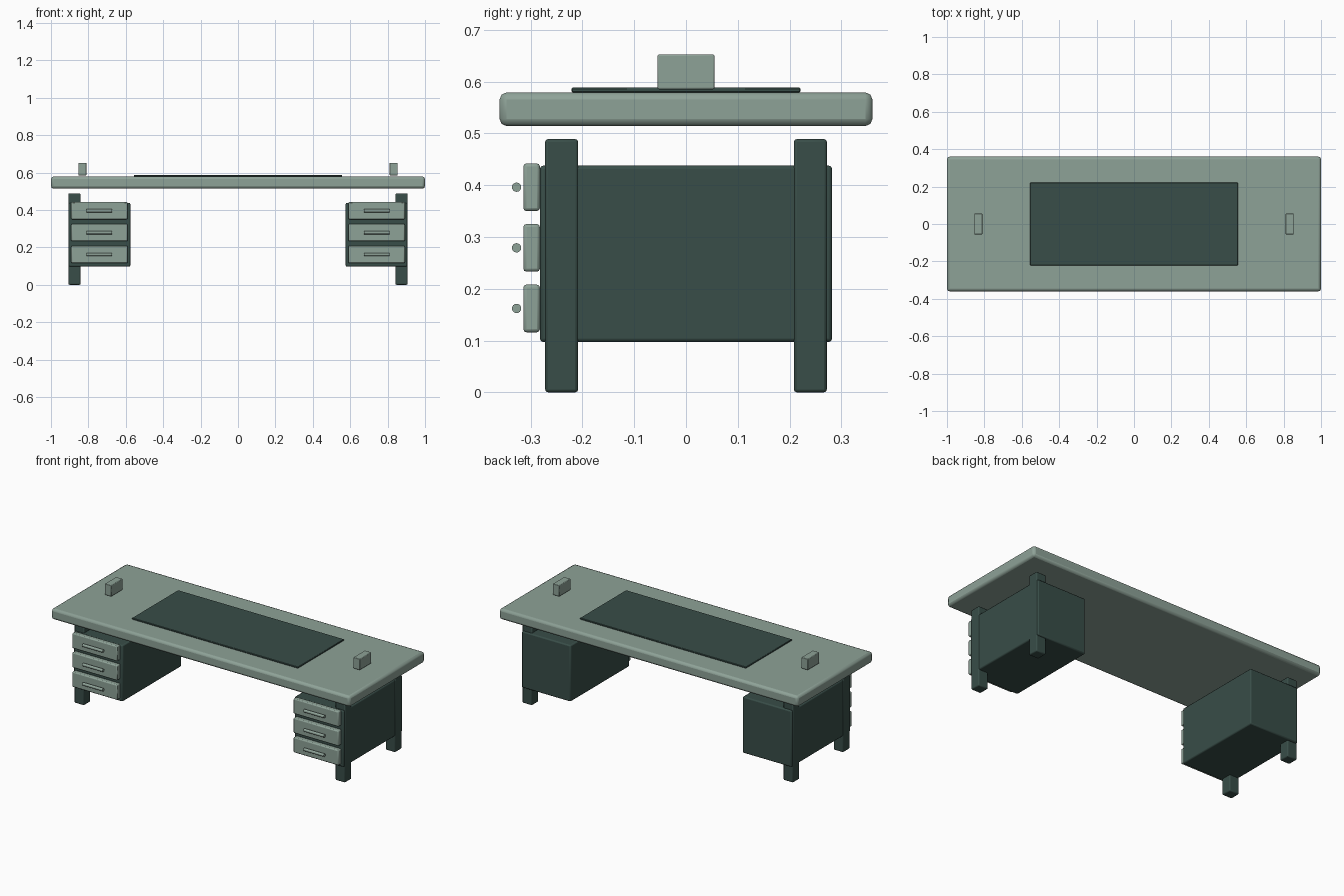
import bpy
import math

if "Cube" in bpy.data.objects:
    bpy.data.objects.remove(bpy.data.objects["Cube"])


def material(name, rgb):
    m = bpy.data.materials.new(name)
    m.diffuse_color = (*rgb, 1)
    m.use_nodes = True
    m.node_tree.nodes["Principled BSDF"].inputs["Base Color"].default_value = m.diffuse_color
    return m


LIGHT = material("sage", (0.27, 0.36, 0.31))
DARK = material("dark_green", (0.04, 0.075, 0.065))


def finish(name, mat):
    ob = bpy.context.object
    ob.name = name
    ob.data.materials.append(mat)
    return ob


def box(name, x, y, z, mat, bevel=0.005, segments=2):
    """Bevelled box from (min, max) ranges on each axis."""
    spans = (x, y, z)
    bpy.ops.mesh.primitive_cube_add(size=1, location=[(a + b) / 2 for a, b in spans])
    ob = finish(name, mat)
    ob.scale = [b - a for a, b in spans]
    bpy.ops.object.transform_apply(location=False, rotation=False, scale=True)
    mod = ob.modifiers.new("bevel", "BEVEL")
    mod.width = bevel
    mod.segments = segments
    bpy.ops.object.shade_smooth_by_angle(angle=math.radians(30))
    return ob


# Desktop and writing pad
box("desktop", (-1, 1), (-0.36, 0.36), (0.514, 0.579), LIGHT, 0.014, 2)
box("desk_pad", (-0.556, 0.556), (-0.221, 0.221), (0.579, 0.588), DARK, 0.002, 1)

for s, side in ((-1, "left"), (1, "right")):
    def span(a, b):
        return tuple(sorted((s * a, s * b)))

    # Small block standing on the desktop
    box(f"{side}_block", span(0.811, 0.854), (-0.055, 0.055), (0.585, 0.652), LIGHT, 0.003)

    # Drawer pedestal
    box(f"{side}_pedestal", span(0.576, 0.904), (-0.282, 0.282), (0.097, 0.438), DARK, 0.007)

    # Outer legs, slightly proud of the pedestal
    for y, end in ((-0.24, "front"), (0.24, "back")):
        box(f"{side}_{end}_leg", span(0.842, 0.907), (y - 0.032, y + 0.032),
            (0, 0.489), DARK, 0.006)

    # Drawer fronts with bar handles
    for i in range(3):
        z = 0.162 + 0.117 * i
        box(f"{side}_drawer_{i + 1}", span(0.59, 0.892), (-0.314, -0.282),
            (z - 0.046, z + 0.046), LIGHT, 0.006)
        bpy.ops.mesh.primitive_cylinder_add(vertices=16, radius=0.009, depth=0.136,
                                            location=(s * 0.741, -0.327, z),
                                            rotation=(0, math.pi / 2, 0))
        finish(f"{side}_handle_{i + 1}", LIGHT)
        bpy.ops.object.shade_smooth_by_angle(angle=math.radians(40))
